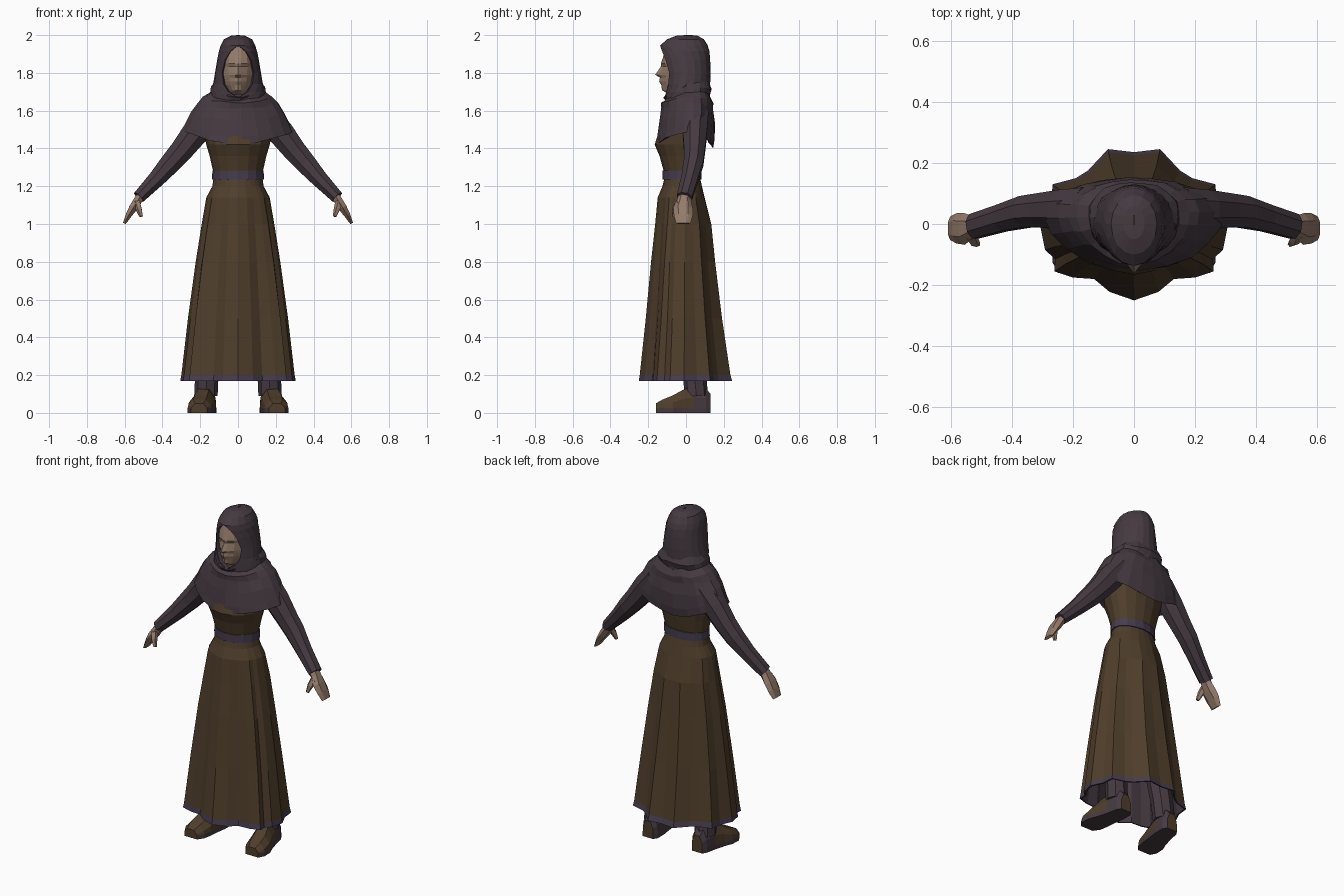
import bpy, bmesh, math, random
from mathutils import Vector

if "Cube" in bpy.data.objects:
    bpy.data.objects.remove(bpy.data.objects["Cube"])

random.seed(4)


def material(name, rgb):
    m = bpy.data.materials.new(name)
    m.diffuse_color = (*rgb, 1)
    m.use_nodes = True
    m.node_tree.nodes["Principled BSDF"].inputs["Base Color"].default_value = m.diffuse_color
    return m


PLUM = material("plum cloth", (.060, .042, .053))
BROWN = material("brown wool", (.078, .048, .024))
SKIN = material("skin", (.30, .20, .145))
TRIM = material("violet trim", (.062, .045, .076))


def loft(name, rings, mats, rule=None, closed=True, caps=(False, False)):
    """Skin a list of equal-length point rings; rule(face centre, row) picks the material."""
    bm = bmesh.new()
    rows = [[bm.verts.new(p) for p in r] for r in rings]
    n = len(rows[0])
    for i in range(len(rows) - 1):
        for j in range(n if closed else n - 1):
            k = (j + 1) % n
            f = bm.faces.new((rows[i][j], rows[i][k], rows[i + 1][k], rows[i + 1][j]))
            if rule:
                f.material_index = rule(f.calc_center_median(), i)
    for on, row in zip(caps, (rows[0], rows[-1])):
        if on:
            bm.faces.new(row)
    bmesh.ops.remove_doubles(bm, verts=bm.verts, dist=1e-5)
    bmesh.ops.recalc_face_normals(bm, faces=bm.faces)
    me = bpy.data.meshes.new(name)
    bm.to_mesh(me)
    bm.free()
    for m in mats:
        me.materials.append(m)
    ob = bpy.data.objects.new(name, me)
    bpy.context.collection.objects.link(ob)
    return ob


def oval(z, rx, front, back, n=16):
    """Horizontal ring with separate front and back depths."""
    out = []
    for i in range(n):
        a = 2 * math.pi * i / n
        s = math.sin(a)
        out.append((rx * math.cos(a), s * (back if s > 0 else front), z))
    return out


# Skirt: a pleated hem outline blended into an oval waist, with an inner lining
half = [(0, -.25), (.08, -.222), (.13, -.18), (.20, -.175), (.26, -.155), (.257, -.115),
        (.29, -.085), (.305, -.01), (.272, .06), (.265, .13), (.19, .15), (.15, .175),
        (.085, .245), (0, .235)]
outline = half + [(-x, y) for x, y in half[-2:0:-1]]


def skirt_ring(z, rx, front, back, pleat, scale=1):
    pts = []
    for x, y in outline:
        u, v = x / .305, y / .25
        r = math.hypot(u, v)
        k = pleat + (1 - pleat) / r
        d = front if y < 0 else back
        pts.append((u * k * rx * scale, v * k * d * scale, z))
    return pts


skirt_rows = [(1.24, .130, .115, .075, 0), (1.20, .136, .125, .085, .1), (1.14, .168, .150, .10, .25),
              (1.0, .192, .163, .138, .5), (.80, .224, .185, .158, .75), (.5, .265, .213, .195, .9),
              (.20, .300, .245, .24, 1), (.168, .306, .25, .25, 1)]
rings = [skirt_ring(*r) for r in skirt_rows]
rings += [skirt_ring(*r, scale=.965) for r in skirt_rows[:3:-1]]
loft("skirt", rings, [BROWN, TRIM, PLUM], lambda c, i: 0 if i < 6 else (1 if i == 6 else 2))

# Bodice with a fuller chest
loft("bodice", [oval(1.22, .130, .115, .075), oval(1.28, .132, .118, .075), oval(1.36, .150, .14, .09),
                oval(1.42, .168, .166, .10), oval(1.47, .178, .15, .115), oval(1.60, .17, .11, .11)],
     [BROWN], caps=(True, True))

# Waist belt
loft("belt", [oval(1.235, .128, .11, .07), oval(1.235, .137, .124, .082),
              oval(1.283, .136, .124, .082), oval(1.283, .128, .11, .07)], [TRIM])


# Shawl: folds around the neck, spreading over the shoulders
def shawl_ring(z, drop_f, drop_b, rx, front, back, n=20):
    pts = []
    for i in range(n):
        a = 2 * math.pi * i / n + .07
        s, c = math.sin(a), math.cos(a)
        y = s * (back if s > 0 else front) + .03 * c * c
        lift = (drop_b if s > 0 else drop_f) * s * s
        w = random.uniform(.975, 1.015)
        pts.append((rx * c * w, y * w, z - lift + random.uniform(-.007, .007)))
    return pts


loft("shawl", [shawl_ring(*r) for r in [
    (1.755, .075, 0, .122, .095, .12), (1.725, .055, .01, .145, .122, .138),
    (1.70, .045, .02, .15, .112, .126), (1.672, .035, .03, .185, .134, .148),
    (1.645, .035, .04, .212, .13, .143), (1.59, .045, .05, .250, .143, .152),
    (1.53, .065, .08, .278, .152, .15), (1.49, .068, .085, .292, .157, .142),
    (1.51, .07, .08, .24, .13, .12)]], [PLUM])


# Hood: rings left open at the front around the face
def hood_ring(z, rx, front, back, gap, n=16):
    a0 = math.asin(min(1, gap / rx))
    pts = []
    for i in range(n + 1):
        a = a0 + (2 * math.pi - 2 * a0) * i / n
        c = math.cos(a)
        pts.append((rx * math.sin(a), -c * (front if c > 0 else back), z))
    return pts


hood_rows = [(2.0, .002, .002, .03, 0), (1.997, .035, .05, .06, 0), (1.978, .075, .10, .095, 0),
             (1.945, .092, .137, .115, 0), (1.915, .102, .138, .124, .04), (1.87, .110, .138, .128, .068),
             (1.80, .122, .122, .130, .084), (1.74, .132, .115, .128, .076), (1.70, .142, .112, .128, .05),
             (1.675, .145, .112, .128, .01), (1.64, .145, .11, .125, 0)]
rings = [hood_ring(*r) for r in hood_rows]
loft("hood", rings, [PLUM], closed=False)
# Folded inner edge of the hood
inner = [[(x * .9, y * .88 + .012, z) for x, y, z in r] for r in rings[3:10]]
for side, e in (("left", 0), ("right", -1)):
    loft("hood_edge_" + side, [[r[e], q[e]] for r, q in zip(rings[3:10], inner)], [PLUM], closed=False)

# Face: rows of height, half width, cheek depth, centre depth
face = []
for z, w, cheek, nose in [(1.94, .075, -.095, -.105), (1.88, .088, -.108, -.122), (1.85, .09, -.112, -.133),
                          (1.835, .09, -.102, -.132), (1.79, .088, -.108, -.163), (1.775, .085, -.108, -.138),
                          (1.755, .08, -.108, -.142), (1.735, .073, -.104, -.131), (1.708, .055, -.10, -.127),
                          (1.685, .04, -.07, -.085)]:
    hs = [(w, -.02), (w * .92, -.066), (w * .55, cheek), (.016, cheek * .5 + nose * .5 - .006)]
    face.append([(-x, y, z) for x, y in hs] + [(0, nose, z)] + [(x, y, z) for x, y in hs[::-1]])
loft("face", face, [SKIN], closed=False)


def tube(name, path, mats, sides=8, rule=None):
    """Tube along (centre, in-plane radius, depth radius) stations in the xz direction."""
    rings = []
    for i, (c, r, d) in enumerate(path):
        a = Vector(path[max(i - 1, 0)][0])
        b = Vector(path[min(i + 1, len(path) - 1)][0])
        t = (b - a).normalized()
        v = Vector((0, 1, 0))
        v = (v - t * v.dot(t)).normalized()
        u = t.cross(v)
        rings.append([Vector(c) + u * r * math.cos(k) + v * d * math.sin(k)
                      for k in [2 * math.pi * (j + .5) / sides for j in range(sides)]])
    return loft(name, rings, mats, rule, caps=(True, True))


for s, side in ((1, "left"), (-1, "right")):
    # Sleeve, hand and thumb
    tube("sleeve_" + side, [((s * x, y, z), r, d) for x, y, z, r, d in [
        (.15, .05, 1.58, .07, .075), (.225, .047, 1.485, .076, .07), (.30, .045, 1.388, .066, .06),
        (.355, .04, 1.325, .060, .056), (.43, .02, 1.24, .048, .048), (.525, -.008, 1.142, .036, .044)]], [PLUM])
    tube("hand_" + side, [((s * x, y, z), r, d) for x, y, z, r, d in [
        (.505, -.006, 1.165, .026, .034), (.53, -.01, 1.125, .026, .038), (.555, -.016, 1.085, .025, .052),
        (.58, -.014, 1.045, .018, .05), (.602, -.014, 1.003, .009, .038)]], [SKIN], 6)
    tube("thumb_" + side, [((s * x, y, z), r, r) for x, y, z, r in [
        (.535, -.035, 1.115, .02), (.525, -.055, 1.08, .018), (.512, -.066, 1.04, .010)]], [SKIN], 5)

    # Trouser leg
    leg = [[(x + s * cx, y + cy, z) for x, y, z in oval(z, r, r, r, 8)]
           for z, cx, cy, r in [(.85, .10, 0, .075), (.45, .14, .02, .07), (.20, .165, .045, .062),
                                (.09, .17, .055, .062)]]
    loft("leg_" + side, leg, [PLUM], caps=(True, True))

    # Boot: arched sections from heel to toe, brown upper on a dark sole
    boot = []
    for y, cx, w, h in [(.13, .165, .035, .10), (.105, .165, .05, .13), (.04, .172, .056, .14),
                        (-.02, .185, .06, .12), (-.07, .197, .068, .092), (-.125, .203, .064, .07),
                        (-.16, .206, .042, .05)]:
        prof = [(-w, 0), (w, 0), (w, .025), (w * .93, h * .6), (w * .5, h), (-w * .5, h), (-w * .93, h * .6), (-w, .025)]
        boot.append([(s * (cx + x), y, z) for x, z in prof])
    loft("boot_" + side, boot, [BROWN, PLUM], lambda c, i: 1 if c.z < .02 or c.y > .04 else 0,
         caps=(True, True))
